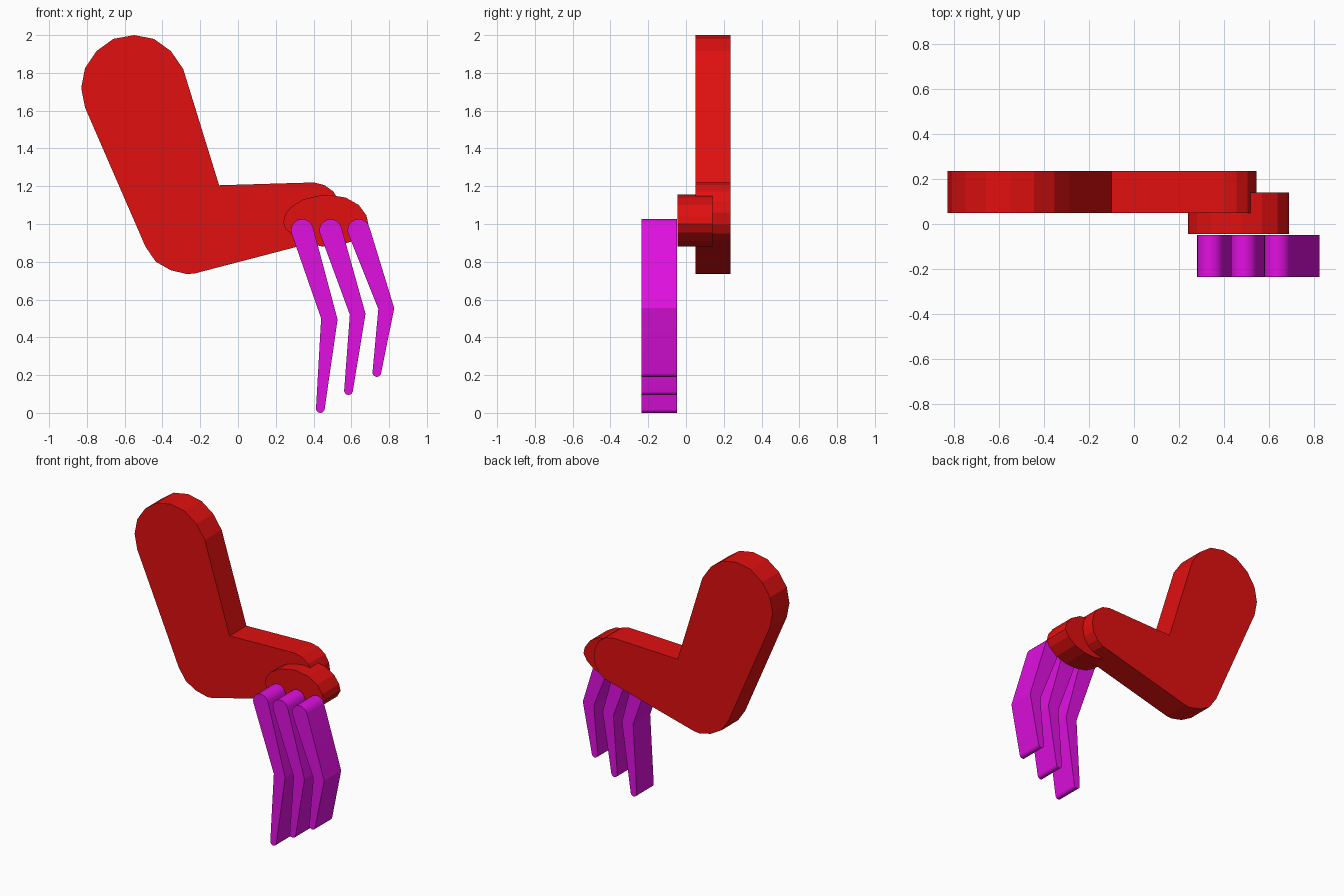
import bpy, bmesh, math

if "Cube" in bpy.data.objects:
    bpy.data.objects.remove(bpy.data.objects["Cube"])


def material(name, rgb):
    m = bpy.data.materials.new(name)
    m.diffuse_color = (*rgb, 1)
    m.use_nodes = True
    m.node_tree.nodes["Principled BSDF"].inputs["Base Color"].default_value = m.diffuse_color
    return m


RED = material("red", (0.75, 0.005, 0.005))
MAGENTA = material("magenta", (0.75, 0.005, 0.75))


def slab(name, outline, y0, y1, mat):
    """Extrude a closed x-z outline from y0 to y1."""
    bm = bmesh.new()
    face = bm.faces.new([bm.verts.new((x, y0, z)) for x, z in outline])
    ext = bmesh.ops.extrude_face_region(bm, geom=[face])
    verts = [g for g in ext["geom"] if isinstance(g, bmesh.types.BMVert)]
    bmesh.ops.translate(bm, verts=verts, vec=(0, y1 - y0, 0))
    bmesh.ops.recalc_face_normals(bm, faces=bm.faces)
    me = bpy.data.meshes.new(name)
    bm.to_mesh(me)
    bm.free()
    me.materials.append(mat)
    ob = bpy.data.objects.new(name, me)
    bpy.context.collection.objects.link(ob)
    return ob


def arc(cx, cz, r, a0, a1, n=12):
    angles = [math.radians(a0 + (a1 - a0) * i / n) for i in range(n + 1)]
    return [(cx + r * math.cos(a), cz + r * math.sin(a)) for a in angles]


# Bent arm: rounded shoulder, elbow and wrist
slab("arm", [
    (-0.83, 1.72), (-0.81, 1.825), (-0.75, 1.915), (-0.66, 1.98), (-0.55, 2.0),
    (-0.445, 1.98), (-0.355, 1.915), (-0.29, 1.82),
    (-0.10, 1.205), (0.40, 1.22), (0.457, 1.206), (0.505, 1.172),
    (0.535, 1.12), (0.545, 1.06), (0.535, 1.0), (0.505, 0.95), (0.46, 0.918),
    (-0.23, 0.738), (-0.27, 0.735), (-0.355, 0.755), (-0.435, 0.80),
    (-0.49, 0.88), (-0.81, 1.617)], 0.05, 0.235, RED)

# Oval palm
slab("palm", [
    (0.24, 1.01), (0.25, 1.05), (0.28, 1.09), (0.345, 1.13), (0.43, 1.15),
    (0.475, 1.155), (0.57, 1.14), (0.64, 1.10), (0.68, 1.045), (0.69, 1.0),
    (0.665, 0.955), (0.61, 0.91), (0.53, 0.885), (0.45, 0.88), (0.36, 0.90),
    (0.29, 0.94), (0.25, 0.975)], -0.045, 0.14, RED)

# Fingers: top centre, left and right of the knuckle bend, tip centre
fingers = [
    ((0.34, 0.967), (0.44, 0.50), (0.527, 0.495), (0.436, 0.023)),
    ((0.49, 0.967), (0.592, 0.52), (0.675, 0.525), (0.585, 0.118)),
    ((0.639, 0.967), (0.743, 0.55), (0.827, 0.555), (0.735, 0.214)),
]
for i, (top, left, right, tip) in enumerate(fingers, 1):
    outline = (arc(*top, 0.059, 195, 15) + [right]
               + arc(*tip, 0.023, -8, -183) + [left])
    ob = slab(f"finger_{i}", outline, -0.235, -0.048, MAGENTA)
    bpy.context.view_layer.objects.active = ob
    ob.select_set(True)
    bpy.ops.object.shade_smooth_by_angle(angle=math.radians(20))
    ob.select_set(False)
